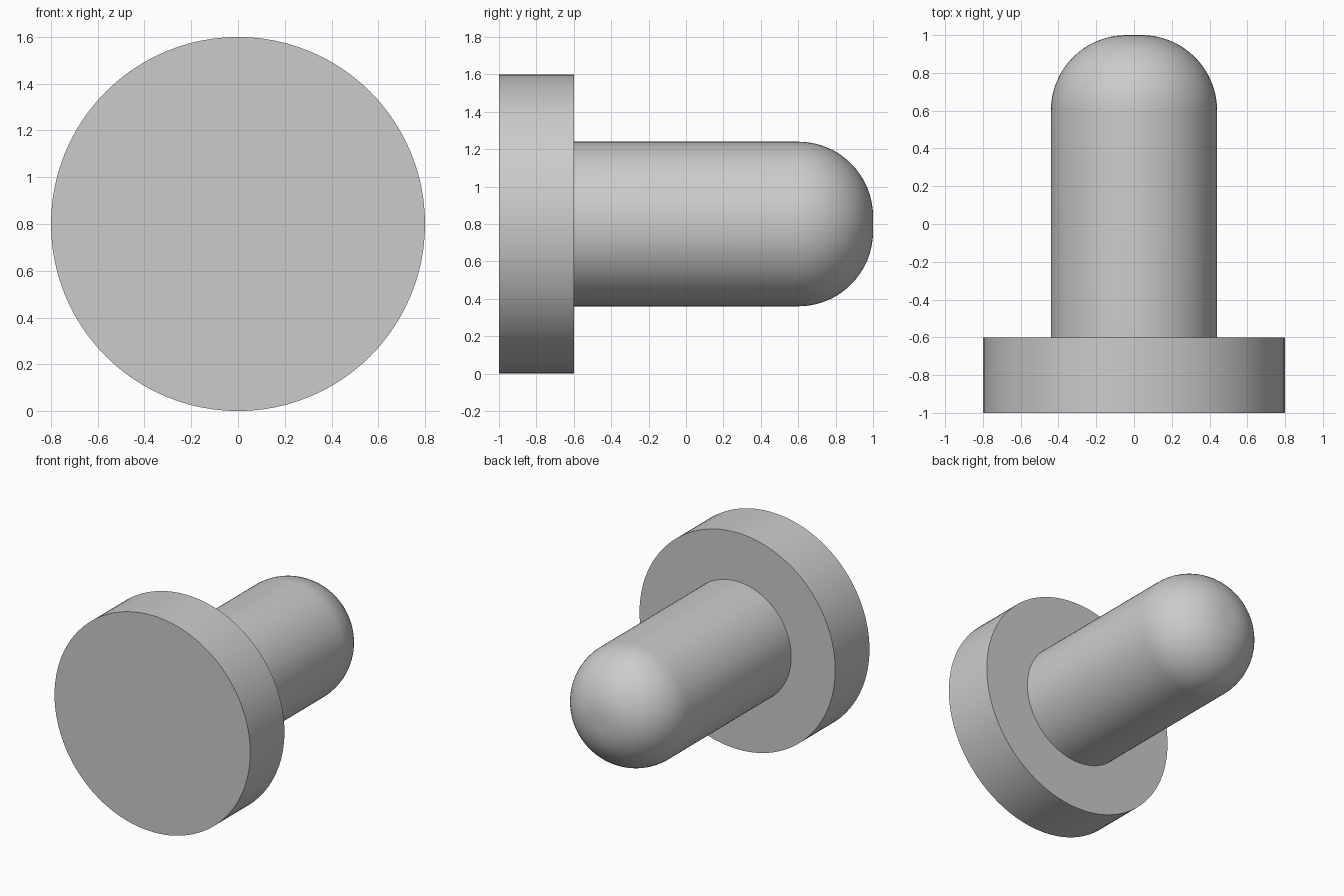
import bpy, bmesh
from math import pi, sin, cos, radians
from mathutils import Vector

cube = bpy.data.objects.get("Cube")
if cube:
    bpy.data.objects.remove(cube, do_unlink=True)

AXIS_Z = 0.8
SEGMENTS = 96

grey = bpy.data.materials.new("plain grey")
colour = (0.6, 0.6, 0.6, 1)
grey.diffuse_color = colour
grey.use_nodes = True
grey.node_tree.nodes["Principled BSDF"].inputs["Base Color"].default_value = colour


def lathe(name, profile):
    """Revolve (radius, y) points, from axis to axis, about the pin's long axis."""
    bm = bmesh.new()
    verts = [bm.verts.new((r, y, 0)) for r, y in profile]
    edges = [bm.edges.new(pair) for pair in zip(verts, verts[1:])]
    bmesh.ops.spin(bm, geom=verts + edges, cent=Vector(), axis=(0, 1, 0),
                   angle=2 * pi, steps=SEGMENTS)
    bmesh.ops.remove_doubles(bm, verts=bm.verts, dist=0.0001)
    bmesh.ops.recalc_face_normals(bm, faces=bm.faces)
    mesh = bpy.data.meshes.new(name)
    bm.to_mesh(mesh)
    bm.free()
    mesh.materials.append(grey)
    obj = bpy.data.objects.new(name, mesh)
    obj.location.z = AXIS_Z
    bpy.context.collection.objects.link(obj)
    bpy.ops.object.select_all(action='DESELECT')
    obj.select_set(True)
    bpy.context.view_layer.objects.active = obj
    bpy.ops.object.shade_smooth_by_angle(angle=radians(30))


# Flat disc head, with an open seat where the shank joins
SHANK = 0.44
lathe("head", [(0, -1), (0.8, -1), (0.8, -0.6), (SHANK, -0.6)])

# Straight shank with a rounded tip ending in a tiny flat
FILLET = 0.4
STEPS = 20
arc = [(SHANK - FILLET + FILLET * cos(a), 1 - FILLET + FILLET * sin(a))
       for a in (i * pi / 2 / STEPS for i in range(STEPS + 1))]
lathe("shank", [(SHANK, -0.6)] + arc + [(0, 1)])
